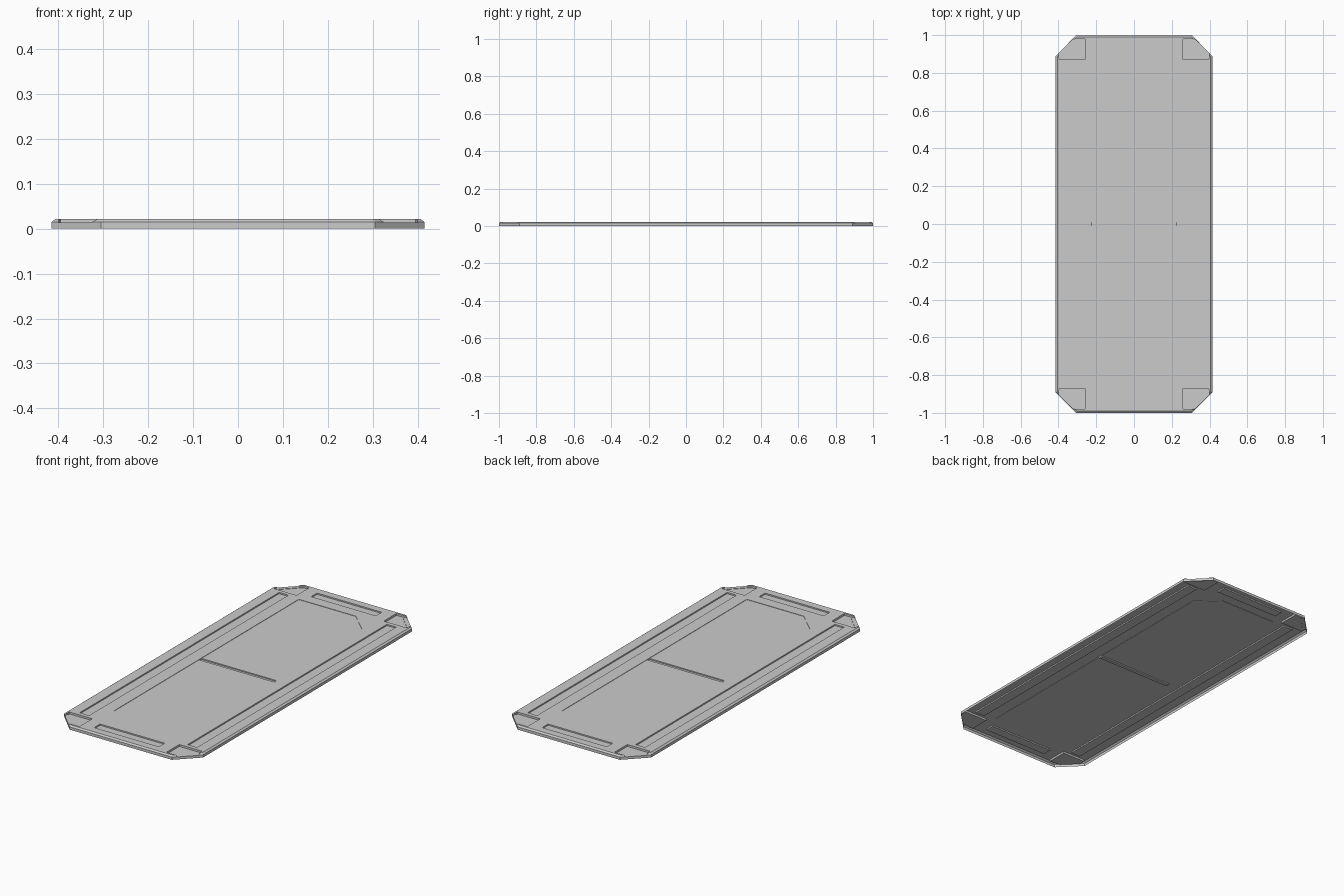
import bpy, bmesh

if "Cube" in bpy.data.objects:
    bpy.data.objects.remove(bpy.data.objects["Cube"])

TOP = 0.022


def loft(name, rings):
    """Closed solid through matching outlines, each given as (points, z)."""
    bm = bmesh.new()
    loops = [[bm.verts.new((x, y, z)) for x, y in pts] for pts, z in rings]
    n = len(loops[0])
    for a, b in zip(loops, loops[1:]):
        for i in range(n):
            j = (i + 1) % n
            bm.faces.new((a[i], a[j], b[j], b[i]))
    bm.faces.new(loops[0][::-1])
    bm.faces.new(loops[-1])
    bmesh.ops.recalc_face_normals(bm, faces=bm.faces)
    me = bpy.data.meshes.new(name)
    bm.to_mesh(me)
    bm.free()
    ob = bpy.data.objects.new(name, me)
    bpy.context.collection.objects.link(ob)
    return ob


def outline(inset):
    """Chamfered rectangle of the plate."""
    w, h = 0.415 - inset, 1.0 - inset
    c = 0.11 - inset * 0.586
    return [(w, h - c), (w - c, h), (c - w, h), (-w, h - c),
            (-w, c - h), (c - w, -h), (w - c, -h), (w, c - h)]


def rect(x0, x1, y0, y1):
    return [(x0, y0), (x1, y0), (x1, y1), (x0, y1)]


def cut(body, pts, floor):
    """Sink a recess down to the floor height."""
    tool = loft("cutter", [(pts, floor), (pts, TOP + 0.02)])
    tool.hide_render = True
    mod = body.modifiers.new("recess", 'BOOLEAN')
    mod.operation = 'DIFFERENCE'
    mod.solver = 'EXACT'
    mod.object = tool
    bpy.context.view_layer.objects.active = body
    bpy.ops.object.modifier_apply(modifier=mod.name)
    bpy.data.objects.remove(tool, do_unlink=True)


# plate with a bevelled upper rim
plate = loft("floor_plate", [(outline(0), 0), (outline(0), 0.015),
                             (outline(0.009), TOP)])

# shallow centre field with two clipped corners, then the seam across it
field = [(0.225, 0.735), (0.115, 0.84), (-0.225, 0.84),
         (-0.225, -0.735), (-0.115, -0.84), (0.225, -0.84)]
cut(plate, field, TOP - 0.002)
cut(plate, rect(-0.225, 0.225, -0.01, 0.01), 0.014)

# long side slots and short end slots
for s in (-1, 1):
    cut(plate, rect(s * 0.322 - 0.028, s * 0.322 + 0.028, -0.85, 0.85), 0.015)
    cut(plate, rect(-0.193, 0.193, s * 0.925 - 0.025, s * 0.925 + 0.025), 0.015)

# corner pockets, each with a lowered lip opening on the chamfer
lip = [(0.26, 0.872), (0.395, 0.872), (0.40, 0.905), (0.45, 0.955),
       (0.375, 1.03), (0.325, 0.98), (0.26, 0.98)]
pocket = [(0.26, 0.872), (0.395, 0.872), (0.392, 0.884),
          (0.296, 0.98), (0.26, 0.98)]
for sx in (-1, 1):
    for sy in (-1, 1):
        cut(plate, [(sx * x, sy * y) for x, y in lip], 0.0135)
        cut(plate, [(sx * x, sy * y) for x, y in pocket], 0.0115)

# the underside is open
bm = bmesh.new()
bm.from_mesh(plate.data)
under = [f for f in bm.faces if all(v.co.z < 1e-5 for v in f.verts)]
bmesh.ops.delete(bm, geom=under, context='FACES')
bm.to_mesh(plate.data)
bm.free()
